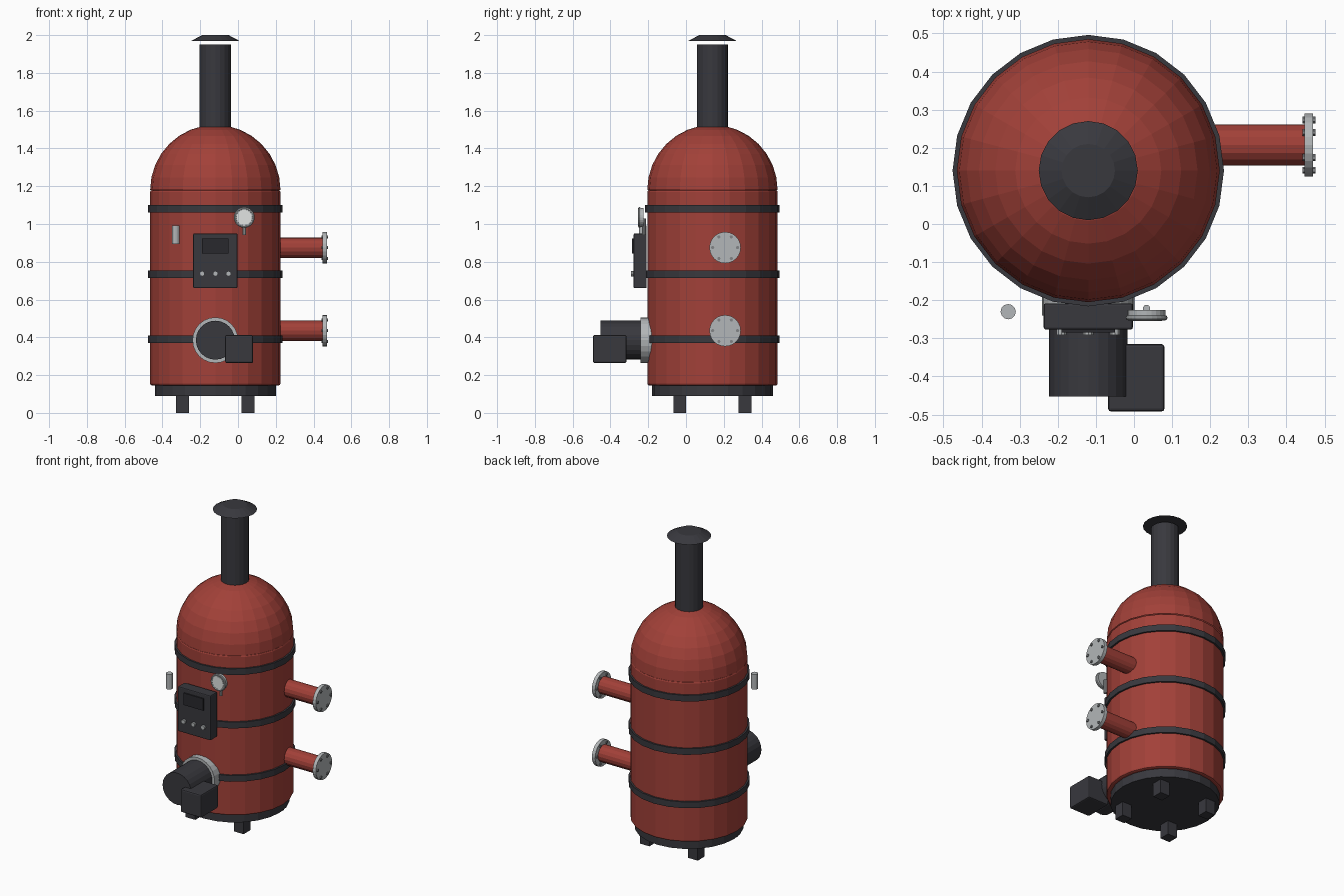
import bpy, bmesh
from math import sin, cos, pi, radians
from mathutils import Matrix, Vector

cube = bpy.data.objects.get("Cube")
if cube:
    bpy.data.objects.remove(cube, do_unlink=True)

CX, CY = -0.12, 0.14     # boiler axis
R = 0.345                # shell radius
SIDES = 24


def material(name, rgb):
    m = bpy.data.materials.new(name)
    m.use_nodes = True
    m.diffuse_color = (*rgb, 1)
    m.node_tree.nodes["Principled BSDF"].inputs["Base Color"].default_value = (*rgb, 1)
    return m


RED = material("boiler red", (0.36, 0.052, 0.040))
DARK = material("dark iron", (0.040, 0.040, 0.048))
STEEL = material("light steel", (0.45, 0.47, 0.48))
BOLT = material("bolt grey", (0.22, 0.23, 0.24))
DIAL = material("dial white", (0.75, 0.77, 0.76))
SCREEN = material("screen black", (0.022, 0.022, 0.027))


def finish(name, bm, mat, bevel=0):
    mesh = bpy.data.meshes.new(name)
    bmesh.ops.recalc_face_normals(bm, faces=bm.faces)
    bm.to_mesh(mesh)
    bm.free()
    mesh.materials.append(mat)
    ob = bpy.data.objects.new(name, mesh)
    bpy.context.collection.objects.link(ob)
    if bevel:
        mod = ob.modifiers.new("Bevel", "BEVEL")
        mod.width, mod.segments = bevel, 2
        mod.limit_method, mod.angle_limit = "ANGLE", radians(40)
    return ob


def box(name, lo, hi, mat, bevel=0):
    lo, hi = Vector(lo), Vector(hi)
    bm = bmesh.new()
    bmesh.ops.create_cube(bm, size=1, matrix=Matrix.Translation((lo + hi) / 2)
                          @ Matrix.Diagonal((*(hi - lo), 1)))
    return finish(name, bm, mat, bevel)


def cylinder(name, start, end, radius, mat, sides=SIDES, tip=None, bevel=0):
    start, end = Vector(start), Vector(end)
    axis = end - start
    turn = Vector((0, 0, 1)).rotation_difference(axis).to_matrix().to_4x4()
    bm = bmesh.new()
    bmesh.ops.create_cone(bm, cap_ends=True, segments=sides, radius1=radius,
                          radius2=radius if tip is None else tip, depth=axis.length,
                          matrix=Matrix.Translation((start + end) / 2) @ turn)
    return finish(name, bm, mat, bevel)


def upright(name, z0, z1, radius, mat, **kw):
    return cylinder(name, (CX, CY, z0), (CX, CY, z1), radius, mat, **kw)


# Shell, plinth and straps
upright("shell", 0.145, 1.18, R, RED, bevel=0.01)
upright("plinth", 0.09, 0.15, 0.32, DARK)
for i, z in enumerate((0.39, 0.735, 1.08)):
    upright(f"strap_{i + 1}", z - 0.02, z + 0.02, 0.356, DARK)

# Domed top
bm = bmesh.new()
bmesh.ops.create_uvsphere(bm, u_segments=SIDES, v_segments=16, radius=R,
                          matrix=Matrix.Translation((CX, CY, 1.18)))
bmesh.ops.delete(bm, geom=[v for v in bm.verts if v.co.z < 1.17], context="VERTS")
finish("dome", bm, RED)

# Chimney and rain cap
upright("chimney", 1.49, 1.95, 0.083, DARK, sides=20)
upright("rain_cap", 1.968, 2.0, 0.13, DARK, sides=20, tip=0.07)

# Feet
for sx, side in ((-1, "right"), (1, "left")):
    for sy, end in ((-1, "front"), (1, "back")):
        x, y = CX + sx * 0.173, CY + sy * 0.173
        box(f"{end}_{side}_foot", (x - 0.034, y - 0.034, 0), (x + 0.034, y + 0.034, 0.1), DARK)

# Flanged side pipes
PY = 0.207
for name, z in (("lower", 0.435), ("upper", 0.875)):
    cylinder(f"{name}_pipe", (0.12, PY, z), (0.455, PY, z), 0.054, RED, sides=16)
    cylinder(f"{name}_flange", (0.447, PY, z), (0.47, PY, z), 0.083, STEEL)
    for i in range(6):
        a = i * pi / 3
        y, bz = PY + 0.066 * cos(a), z + 0.066 * sin(a)
        cylinder(f"{name}_bolt_{i + 1}", (0.442, y, bz), (0.476, y, bz), 0.009, BOLT, sides=6)

# Burner
BZ = 0.385
cylinder("burner_flange", (CX, -0.18, BZ), (CX, -0.24, BZ), 0.121, STEEL)
cylinder("burner_barrel", (CX, -0.18, BZ), (CX, -0.452, BZ), 0.103, DARK)
box("burner_motor", (-0.068, -0.492, 0.264), (0.08, -0.315, 0.412), DARK, bevel=0.008)

# Control panel
box("control_panel", (-0.237, -0.277, 0.66), (-0.003, -0.208, 0.95), DARK, bevel=0.006)
box("panel_screen", (-0.19, -0.285, 0.845), (-0.05, -0.27, 0.922), SCREEN)
for i in range(3):
    x = CX + (i - 1) * 0.07
    cylinder(f"panel_knob_{i + 1}", (x, -0.27, 0.737), (x, -0.291, 0.737), 0.014, STEEL, sides=10)

# Pressure gauge
GX, GZ = 0.033, 1.035
cylinder("gauge_case", (GX, -0.226, GZ), (GX, -0.25, GZ), 0.05, STEEL)
cylinder("gauge_dial", (GX, -0.24, GZ), (GX, -0.254, GZ), 0.04, DIAL)
bm = bmesh.new()
profile = [bm.verts.new((0.048 + 0.007 * cos(k * pi / 4), 0, 0.007 * sin(k * pi / 4)))
           for k in range(8)]
edges = [bm.edges.new((profile[k], profile[k - 1])) for k in range(8)]
bmesh.ops.spin(bm, geom=profile + edges, axis=(0, 0, 1), cent=(0, 0, 0),
               angle=2 * pi, steps=SIDES, use_merge=True)
bm.transform(Matrix.Translation((GX, -0.246, GZ)) @ Matrix.Rotation(pi / 2, 4, "X"))
finish("gauge_rim", bm, STEEL)
cylinder("gauge_stem", (GX, -0.222, 0.942), (GX, -0.222, 1.03), 0.01, STEEL, sides=10)

# Sight glass
cylinder("sight_glass", (-0.33, -0.23, 0.895), (-0.33, -0.23, 0.993), 0.02, STEEL, sides=12)
